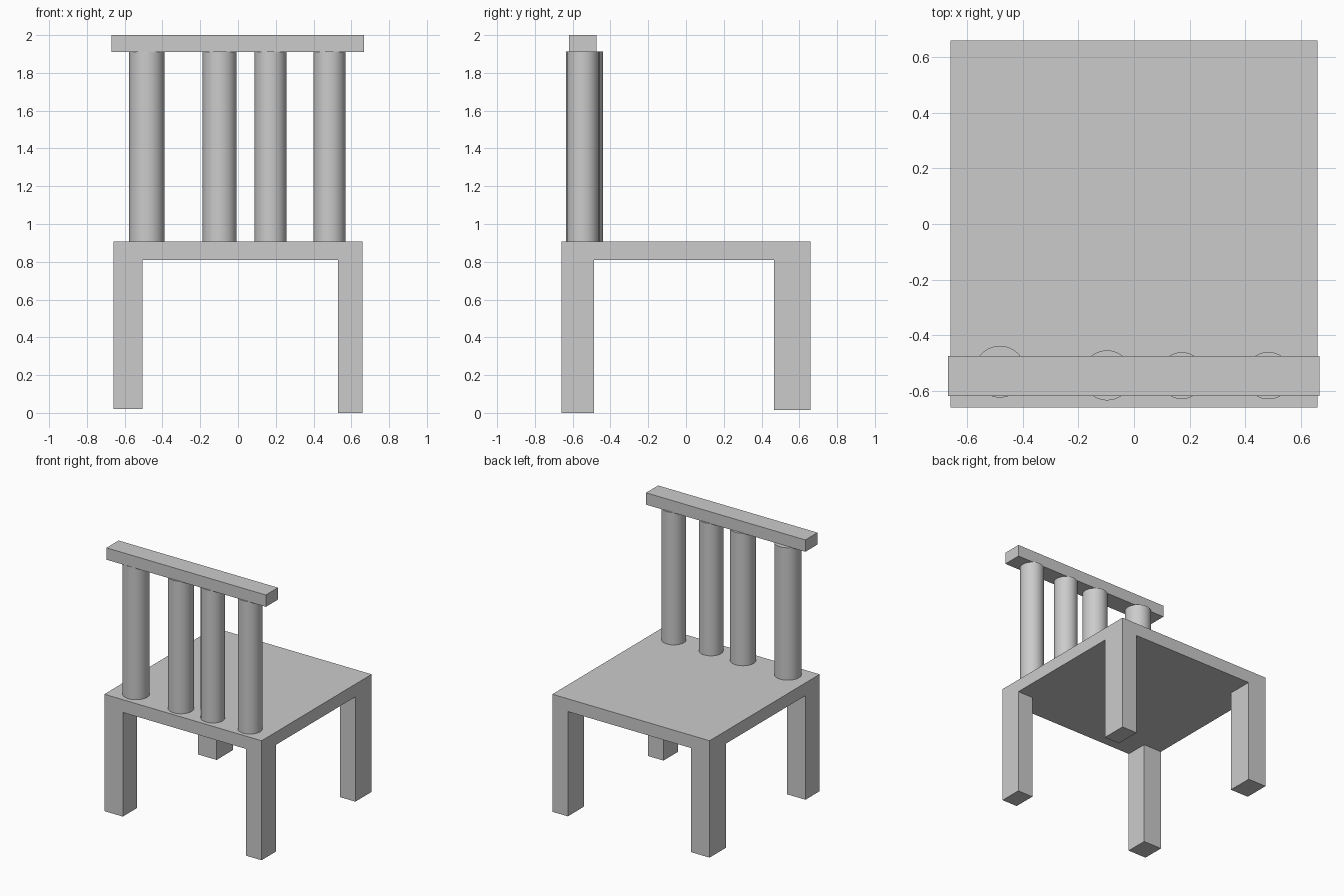
import bpy
import math

cube = bpy.data.objects.get("Cube")
if cube:
    bpy.data.objects.remove(cube, do_unlink=True)

# One plain grey for the whole chair
grey = bpy.data.materials.new("plain grey")
grey.use_nodes = True
colour = (0.6, 0.6, 0.6, 1)
grey.diffuse_color = colour
grey.node_tree.nodes["Principled BSDF"].inputs["Base Color"].default_value = colour


def finish(name):
    obj = bpy.context.object
    obj.name = name
    obj.data.materials.append(grey)
    return obj


def box(name, low, high):
    centre = [(a + b) / 2 for a, b in zip(low, high)]
    bpy.ops.mesh.primitive_cube_add(size=1, location=centre)
    obj = finish(name)
    obj.scale = [b - a for a, b in zip(low, high)]
    bpy.ops.object.transform_apply(location=False, rotation=False, scale=True)


def spindle(name, x, y, radius):
    bottom, top = 0.9, 1.912
    bpy.ops.mesh.primitive_cylinder_add(
        vertices=64, radius=radius, depth=top - bottom,
        location=(x, y, (bottom + top) / 2))
    finish(name)
    bpy.ops.object.shade_smooth_by_angle(angle=math.radians(40))


# Seat slab
HALF = 0.66
SEAT_BOTTOM = 0.81
box("seat", (-HALF, -HALF, SEAT_BOTTOM), (HALF, HALF, 0.907))

# Legs flush with the seat corners: side, end, width, depth, foot height
for name, sx, sy, width, depth, foot in (
        ("front_right_leg", -1, -1, 0.155, 0.17, 0.02),
        ("front_left_leg", 1, -1, 0.13, 0.173, 0),
        ("back_right_leg", -1, 1, 0.155, 0.195, 0.02),
        ("back_left_leg", 1, 1, 0.13, 0.195, 0.015)):
    xs = sorted((sx * HALF, sx * (HALF - width)))
    ys = sorted((sy * HALF, sy * (HALF - depth)))
    box(name, (xs[0], ys[0], foot), (xs[1], ys[1], SEAT_BOTTOM))

# Round back spindles
for i, (x, y, radius) in enumerate((
        (-0.483, -0.532, 0.093), (-0.097, -0.545, 0.09),
        (0.172, -0.546, 0.084), (0.484, -0.546, 0.085))):
    spindle(f"back_spindle_{i + 1}", x, y, radius)

# Top rail
box("top_rail", (-0.67, -0.62, 1.91), (0.668, -0.475, 2.0))
